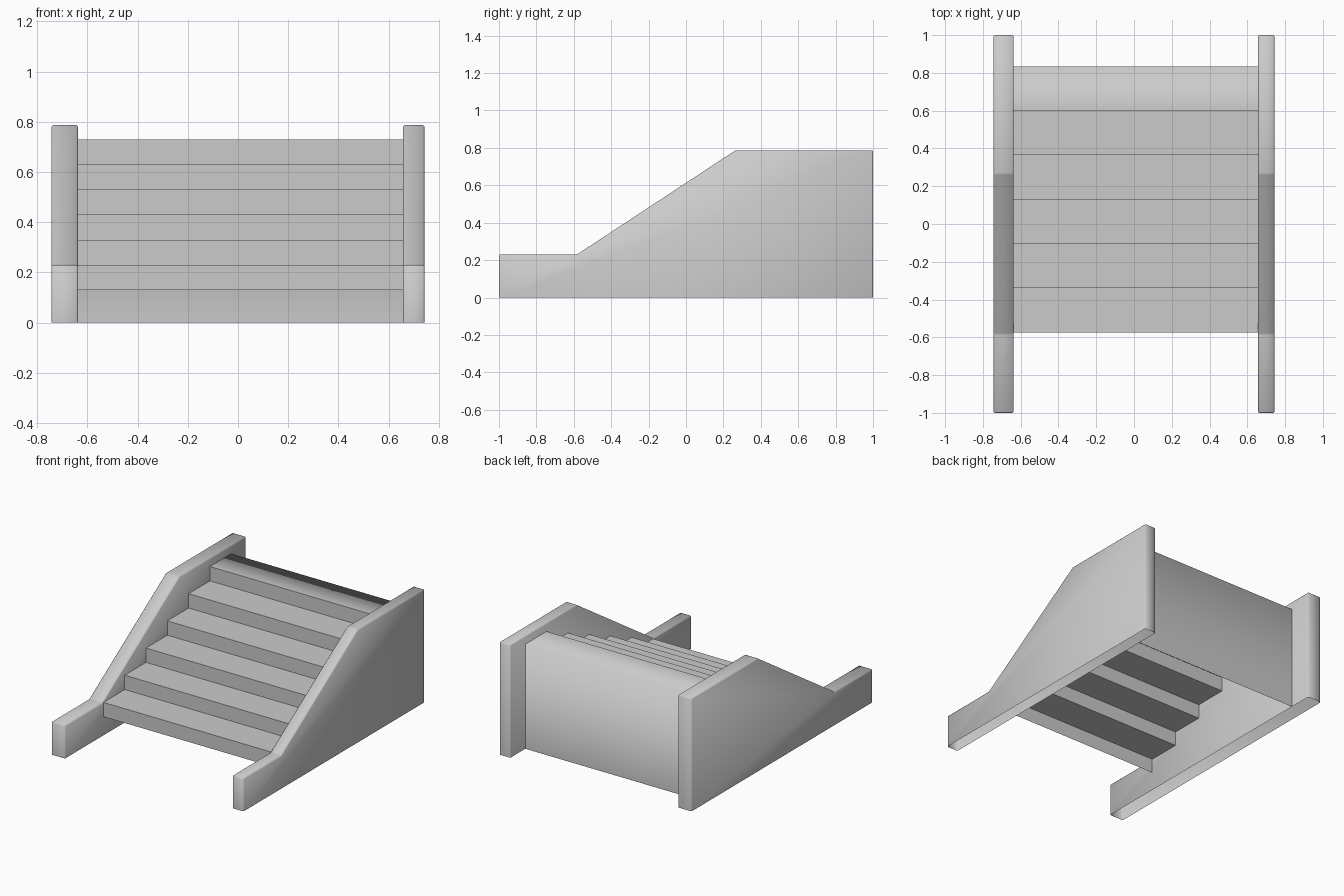
import bpy, bmesh

if "Cube" in bpy.data.objects:
    bpy.data.objects.remove(bpy.data.objects["Cube"])

WALL = [(-1, 0), (-1, 0.23), (-0.583, 0.23), (0.265, 0.787), (1, 0.787), (1, 0)]


def make_strip(name, profile, x0, x1, capped):
    """Sweep an open (y, z) profile along x; optionally cap both sides."""
    bm = bmesh.new()
    a = [bm.verts.new((x0, y, z)) for y, z in profile]
    b = [bm.verts.new((x1, y, z)) for y, z in profile]
    faces = [bm.faces.new((a[i], b[i], b[i + 1], a[i + 1]))
             for i in range(len(profile) - 1)]
    if capped:
        faces += [bm.faces.new(a), bm.faces.new(b[::-1])]
    bmesh.ops.recalc_face_normals(bm, faces=bm.faces)
    # Make the first strip (front riser or wall end) face the front
    bm.normal_update()
    if faces[0].normal.y > 0:
        bmesh.ops.reverse_faces(bm, faces=bm.faces)
    mesh = bpy.data.meshes.new(name)
    bm.to_mesh(mesh)
    bm.free()
    obj = bpy.data.objects.new(name, mesh)
    bpy.context.collection.objects.link(obj)
    return obj


# Side walls: hollow underneath, softly bevelled edges
for name, x0, x1 in (("left_side_wall", -0.743, -0.637),
                     ("right_side_wall", 0.657, 0.743)):
    wall = make_strip(name, WALL, x0, x1, True)
    for p in wall.data.polygons:
        p.use_smooth = True
    bevel = wall.modifiers.new("soft_edges", 'BEVEL')
    bevel.width = 0.006
    bevel.segments = 1
    bevel.limit_method = 'ANGLE'

# Stairs: open sheet of six steps, closed by the back panel
STEPS, RUN, RISE = 6, 0.235, 0.1
steps = [(-0.575, 0.13)]
for i in range(STEPS):
    y, z = -0.575 + i * RUN, 0.23 + i * RISE
    steps += [(y, z), (y + RUN, z)]
steps.append((steps[-1][0], 0))
stairs = make_strip("stairs", steps, -0.637, 0.657, False)
# Top landing blends into the back panel
for p in list(stairs.data.polygons)[-2:]:
    p.use_smooth = True
